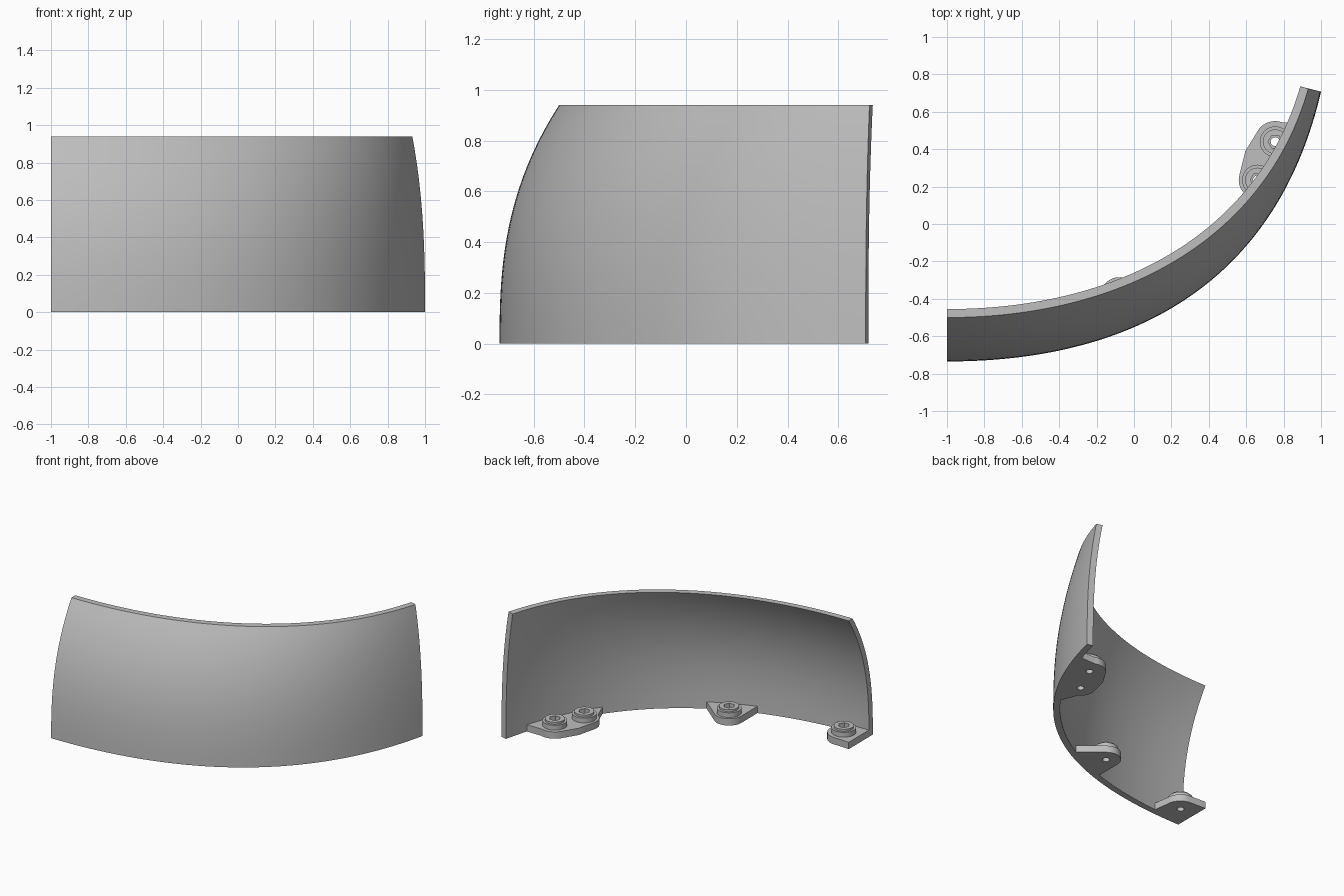
import bpy, bmesh, math
from mathutils import Vector, geometry

cube = bpy.data.objects.get("Cube")
if cube:
    bpy.data.objects.remove(cube, do_unlink=True)

grey = bpy.data.materials.new("mid grey")
grey.use_nodes = True
colour = (0.52, 0.52, 0.52, 1)
grey.diffuse_color = colour
grey.node_tree.nodes["Principled BSDF"].inputs["Base Color"].default_value = colour

HEIGHT, THICK, COLS, ROWS = 0.94, 0.045, 64, 20


def bezier(start, end, tilt, reach_a, reach_b):
    """Plan curve leaving along +x and arriving at the given tilt."""
    a, b = Vector(start), Vector(end)
    t = math.radians(tilt)
    back = Vector((math.cos(t), math.sin(t))) * reach_b
    return [p.to_2d() for p in geometry.interpolate_bezier(
        a.to_3d(), (a + Vector((reach_a, 0))).to_3d(), (b - back).to_3d(), b.to_3d(), COLS + 1)]


def normals(line):
    """Inward unit normals of a plan curve."""
    out = []
    for i in range(len(line)):
        d = (line[min(i + 1, len(line) - 1)] - line[max(i - 1, 0)]).normalized()
        out.append(Vector((-d.y, d.x)))
    out[0] = Vector((0, 1))
    return out


def finish(bm, name, smooth=True):
    bmesh.ops.recalc_face_normals(bm, faces=bm.faces)
    mesh = bpy.data.meshes.new(name)
    bm.to_mesh(mesh)
    bm.free()
    ob = bpy.data.objects.new(name, mesh)
    bpy.context.collection.objects.link(ob)
    mesh.materials.append(grey)
    if smooth:
        bpy.ops.object.select_all(action="DESELECT")
        ob.select_set(True)
        bpy.context.view_layer.objects.active = ob
        bpy.ops.object.shade_smooth_by_angle(angle=math.radians(30))
    return ob


# Curved shell: the plan curve leans inward as it rises
foot = bezier((-1, -0.735), (1, 0.708), 77, 1.1, 0.96)
brim = bezier((-1, -0.5), (0.932, 0.723), 74, 0.96, 0.82)
foot_n, brim_n = normals(foot), normals(brim)
bm = bmesh.new()
outer, inner = [], []
for r in range(ROWS + 1):
    h = r / ROWS
    lean = h ** 2.6
    outer_row, inner_row = [], []
    for a, b, na, nb in zip(foot, brim, foot_n, brim_n):
        p = a.lerp(b, lean)
        q = p + na.lerp(nb, lean).normalized() * THICK
        outer_row.append(bm.verts.new((p.x, p.y, h * HEIGHT)))
        inner_row.append(bm.verts.new((q.x, q.y, h * HEIGHT)))
    outer.append(outer_row)
    inner.append(inner_row)
for r in range(ROWS):
    for c in range(COLS):
        for g in (outer, inner):
            bm.faces.new((g[r][c], g[r][c + 1], g[r + 1][c + 1], g[r + 1][c]))
    for c in (0, COLS):
        bm.faces.new((outer[r][c], inner[r][c], inner[r + 1][c], outer[r + 1][c]))
for r in (0, ROWS):
    for c in range(COLS):
        bm.faces.new((outer[r][c], outer[r][c + 1], inner[r][c + 1], inner[r][c]))
finish(bm, "curved_shell")


def foot_point(x):
    """Point in the middle of the shell's foot at a given x."""
    i = min(range(len(foot)), key=lambda k: abs(foot[k].x - x))
    return foot[i] + foot_n[i] * THICK * 0.5


def arc(centre, radius, a0, a1, n=16):
    return [Vector(centre) + radius * Vector((math.cos(math.radians(a0 + (a1 - a0) * i / n)),
                                              math.sin(math.radians(a0 + (a1 - a0) * i / n))))
            for i in range(n + 1)]


def cylinder(name, centre, radius, z0, z1, sides=32):
    bm = bmesh.new()
    ring = [bm.verts.new((p.x, p.y, z0)) for p in arc(centre, radius, 0, 360, sides)[:-1]]
    top = bmesh.ops.extrude_face_region(bm, geom=[bm.faces.new(ring)])
    moved = [v for v in top["geom"] if isinstance(v, bmesh.types.BMVert)]
    bmesh.ops.translate(bm, verts=moved, vec=(0, 0, z1 - z0))
    bm.faces.ensure_lookup_table()
    return finish(bm, name, False)


def lug(name, rim, x0, x1, bolts):
    """Flat lug behind the shell: rim runs from x0 to x1, the shell side runs back."""
    back = [foot_point(x1 + (x0 - x1) * i / 4) for i in range(5)]
    bm = bmesh.new()
    low = [bm.verts.new((p.x, p.y, 0)) for p in rim + back]
    high = [bm.verts.new((v.co.x, v.co.y, 0.05)) for v in low]
    bm.faces.new(low)
    bm.faces.new(high)
    for i in range(len(low)):
        j = (i + 1) % len(low)
        bm.faces.new((low[i], low[j], high[j], high[i]))
    plate = finish(bm, name)
    for k, spot in enumerate(bolts):
        drill = cylinder(f"{name}_drill_{k + 1}", spot, 0.024, -0.1, 0.2)
        drill.hide_render = True
        drill.hide_viewport = True
        cut = plate.modifiers.new("hole", "BOOLEAN")
        cut.object, cut.solver = drill, "EXACT"
        screw(f"{name}_screw_{k + 1}", spot)


def screw(name, spot):
    """Ring-shaped screw head: flange, collar and six-sided socket."""
    rings = [(0.024, 0.05, 32), (0.082, 0.05, 32), (0.082, 0.085, 32), (0.066, 0.085, 32),
             (0.066, 0.1, 32), (0.05, 0.1, 32), (0.038, 0.1, 6), (0.038, 0.06, 6), (0.024, 0.06, 32)]
    bm = bmesh.new()
    loops = []
    for radius, z, sides in rings:
        loop = []
        for i in range(36):
            a = math.tau * i / 36
            flat = 1
            if sides == 6:
                flat = math.cos(math.pi / 6) / math.cos(a % (math.pi / 3) - math.pi / 6)
            loop.append(bm.verts.new((spot[0] + radius * flat * math.cos(a),
                                      spot[1] + radius * flat * math.sin(a), z)))
        loops.append(loop)
    for a, b in zip(loops, loops[1:] + loops[:1]):
        for i in range(36):
            j = (i + 1) % 36
            bm.faces.new((a[i], a[j], b[j], b[i]))
    finish(bm, name)


# Paired lug near the far end, rounded round both screws
far_a, far_b = (0.755, 0.44), (0.66, 0.235)
lug("double_lug", arc(far_b, 0.1, 240, 165) + [Vector((0.595, 0.39))] + arc(far_a, 0.11, 145, 70),
    0.69, 0.96, [far_a, far_b])

# Middle lug, a rounded tab with sloping sides
mid = (-0.08, -0.385)
lug("middle_lug", arc(mid, 0.1, 180, 50), -0.17, 0.17, [mid])

# End lug, square against the cut end and rounded inward
end = (-0.88, -0.57)
lug("end_lug", [Vector((-1, -0.455))] + arc(end, 0.11, 80, 0), -1, -0.75, [end])
